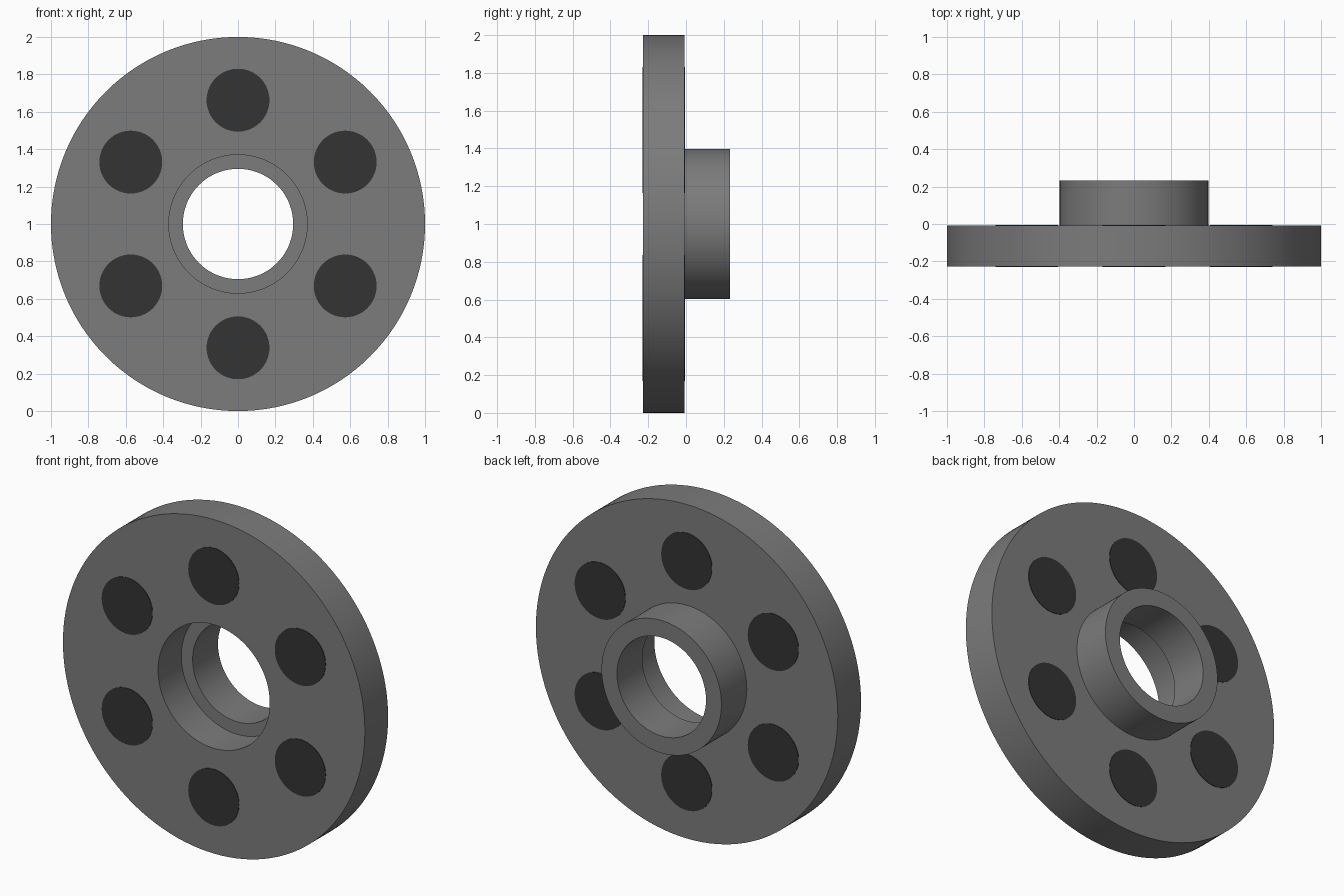
import bpy
import bmesh
import math

if "Cube" in bpy.data.objects:
    bpy.data.objects.remove(bpy.data.objects["Cube"])

SEGMENTS = 128
AXIS_Z = 1.0


def material(name, value):
    mat = bpy.data.materials.new(name)
    mat.diffuse_color = (value, value, value, 1)
    mat.use_nodes = True
    mat.node_tree.nodes["Principled BSDF"].inputs["Base Color"].default_value = mat.diffuse_color
    return mat


def lathe(name, profile, mat, cx=0.0, cz=AXIS_Z, segments=SEGMENTS):
    """Spin a closed (radius, y) profile around an axis parallel to y."""
    bm = bmesh.new()
    rings = []
    for r, y in profile:
        rings.append([bm.verts.new((cx + r * math.sin(2 * math.pi * i / segments), y,
                                    cz + r * math.cos(2 * math.pi * i / segments)))
                      for i in range(segments)])
    for a, b in zip(rings, rings[1:] + rings[:1]):
        for i in range(segments):
            j = (i + 1) % segments
            bm.faces.new((a[i], a[j], b[j], b[i]))
    return finish(name, bm, mat)


def disc_plug(name, radius, y0, y1, cx, cz, mat, segments=64):
    """Short solid cylinder along y."""
    bm = bmesh.new()
    ends = []
    for y in (y0, y1):
        ends.append([bm.verts.new((cx + radius * math.sin(2 * math.pi * i / segments), y,
                                   cz + radius * math.cos(2 * math.pi * i / segments)))
                     for i in range(segments)])
        bm.faces.new(ends[-1])
    for i in range(segments):
        j = (i + 1) % segments
        bm.faces.new((ends[0][i], ends[0][j], ends[1][j], ends[1][i]))
    return finish(name, bm, mat)


def finish(name, bm, mat):
    bmesh.ops.recalc_face_normals(bm, faces=bm.faces)
    mesh = bpy.data.meshes.new(name)
    bm.to_mesh(mesh)
    bm.free()
    mesh.materials.append(mat)
    obj = bpy.data.objects.new(name, mesh)
    bpy.context.collection.objects.link(obj)
    bpy.ops.object.select_all(action='DESELECT')
    obj.select_set(True)
    bpy.context.view_layer.objects.active = obj
    bpy.ops.object.shade_smooth_by_angle(angle=math.radians(30))
    return obj


grey = material("mid grey metal", 0.2)
dark = material("dark grey", 0.033)

FRONT, BACK, HUB_END = -0.228, -0.008, 0.232

# Flange with rear hub, stepped bore wider through the flange
lathe("flange_and_hub", [(0.37, FRONT), (1.0, FRONT), (1.0, BACK), (0.397, BACK),
                         (0.397, HUB_END), (0.295, HUB_END), (0.295, BACK), (0.37, BACK)], grey)

# Six dark bolt plugs, barely proud of both faces
for k in range(6):
    a = k * math.pi / 3
    disc_plug(f"bolt_plug_{k + 1}", 0.168, FRONT - 0.003, BACK + 0.003,
              0.662 * math.sin(a), AXIS_Z + 0.662 * math.cos(a), dark)
